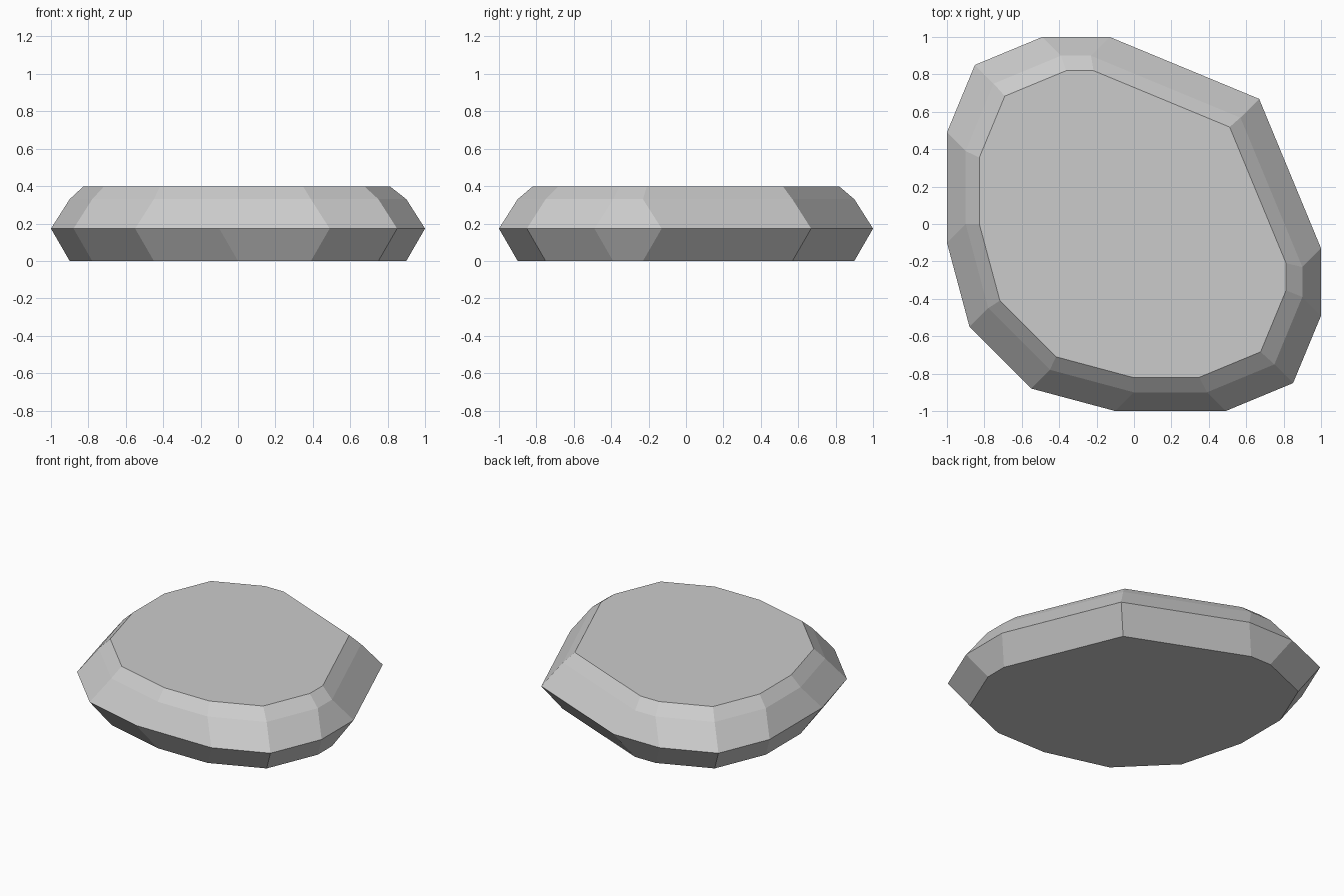
import bpy
import bmesh
from math import cos, sin, pi

default_cube = bpy.data.objects.get("Cube")
if default_cube:
    bpy.data.objects.remove(default_cube, do_unlink=True)

# Rounded corners in counter-clockwise order: x side, y side, radius, segments
CORNERS = [
    (1, 1, 1.13, 2),
    (-1, 1, 0.51, 2),
    (-1, -1, 0.9, 3),
    (1, -1, 0.51, 2),
]


def outline(half_size):
    """Square outline whose four corners are faceted arcs of different radius."""
    points = []
    for number, (side_x, side_y, radius, segments) in enumerate(CORNERS):
        center_x = side_x * (half_size - radius)
        center_y = side_y * (half_size - radius)
        for step in range(segments + 1):
            angle = (number + step / segments) * pi / 2
            points.append((center_x + radius * cos(angle),
                           center_y + radius * sin(angle)))
    return points


def add_ring(bm, half_size, height, scale=1.0, shift_x=0.0):
    return [bm.verts.new((x * scale + shift_x, y * scale, height))
            for x, y in outline(half_size)]


# Stone grey material
grey = bpy.data.materials.new("stone_grey")
grey.use_nodes = True
colour = (0.6, 0.6, 0.6, 1.0)
grey.diffuse_color = colour
grey.node_tree.nodes["Principled BSDF"].inputs["Base Color"].default_value = colour

# Flat stone slab: base, widest rim, upper slope and chamfered top
bm = bmesh.new()
rings = [
    add_ring(bm, 0.9, 0.0),
    add_ring(bm, 1.0, 0.173),
    add_ring(bm, 0.9, 0.33),
    add_ring(bm, 0.9, 0.398, scale=0.911, shift_x=-0.007),
]
for lower, upper in zip(rings, rings[1:]):
    for i in range(len(lower)):
        j = (i + 1) % len(lower)
        bm.faces.new((lower[i], lower[j], upper[j], upper[i]))
bm.faces.new(list(reversed(rings[0])))
bm.faces.new(rings[-1])
bmesh.ops.recalc_face_normals(bm, faces=bm.faces)

mesh = bpy.data.meshes.new("stone_slab")
bm.to_mesh(mesh)
bm.free()
mesh.materials.append(grey)
stone = bpy.data.objects.new("stone_slab", mesh)
bpy.context.collection.objects.link(stone)
